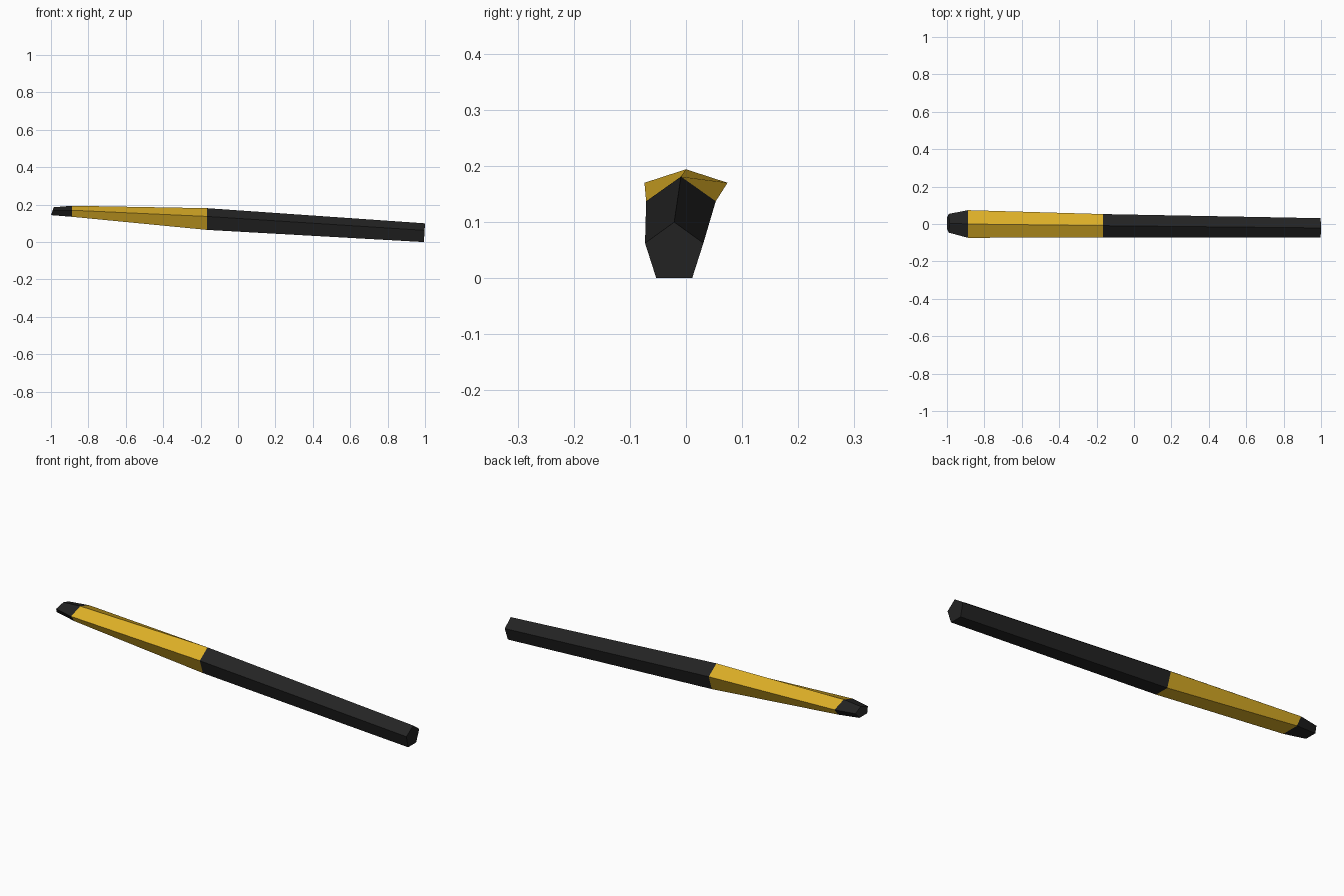
import bpy, bmesh

if "Cube" in bpy.data.objects:
    bpy.data.objects.remove(bpy.data.objects["Cube"])

def material(name, rgb):
    m = bpy.data.materials.new(name)
    m.diffuse_color = (*rgb, 1)
    m.use_nodes = True
    m.node_tree.nodes["Principled BSDF"].inputs["Base Color"].default_value = m.diffuse_color
    return m

black = material("black", (0.017, 0.017, 0.017))
yellow = material("golden yellow", (0.72, 0.43, 0.02))

# Five-sided rings: x at bottom, x at top, y centre, half width, half width of base, z bottom, z side, z top
BUTT = (0.994, 1.0, -0.021, 0.052, 0.032, 0.0, 0.0625, 0.100)
JOINT = (-0.165, -0.165, -0.009, 0.062, 0.038, 0.065, 0.137, 0.181)
NECK = (-0.887, -0.887, 0.0, 0.074, 0.046, 0.135, 0.170, 0.194)
TIP = (-1.0, -0.985, 0.004, 0.050, 0.031, 0.144, 0.170, 0.186)

def ring(x0, x1, yc, w, b, z0, zs, z1):
    pts = [(yc - b, z0), (yc + b, z0), (yc + w, zs), (yc, z1), (yc - w, zs)]
    return [(x0 + (x1 - x0) * (z - z0) / (z1 - z0), y, z) for y, z in pts]

def section(name, a, b, mat, cap_a=False, cap_b=False):
    bm = bmesh.new()
    ra = [bm.verts.new(p) for p in ring(*a)]
    rb = [bm.verts.new(p) for p in ring(*b)]
    for i in range(5):
        j = (i + 1) % 5
        bm.faces.new((ra[i], ra[j], rb[j], rb[i]))
    if cap_a:
        bm.faces.new(ra[::-1])
    if cap_b:
        bm.faces.new(rb)
    me = bpy.data.meshes.new(name)
    bm.to_mesh(me)
    bm.free()
    me.materials.append(mat)
    ob = bpy.data.objects.new(name, me)
    bpy.context.collection.objects.link(ob)

# Tapered stick in three coloured lengths (rings run from -x to +x)
section("tip", TIP, NECK, black, cap_a=True)
section("yellow_shaft", NECK, JOINT, yellow)
section("black_shaft", JOINT, BUTT, black, cap_b=True)
